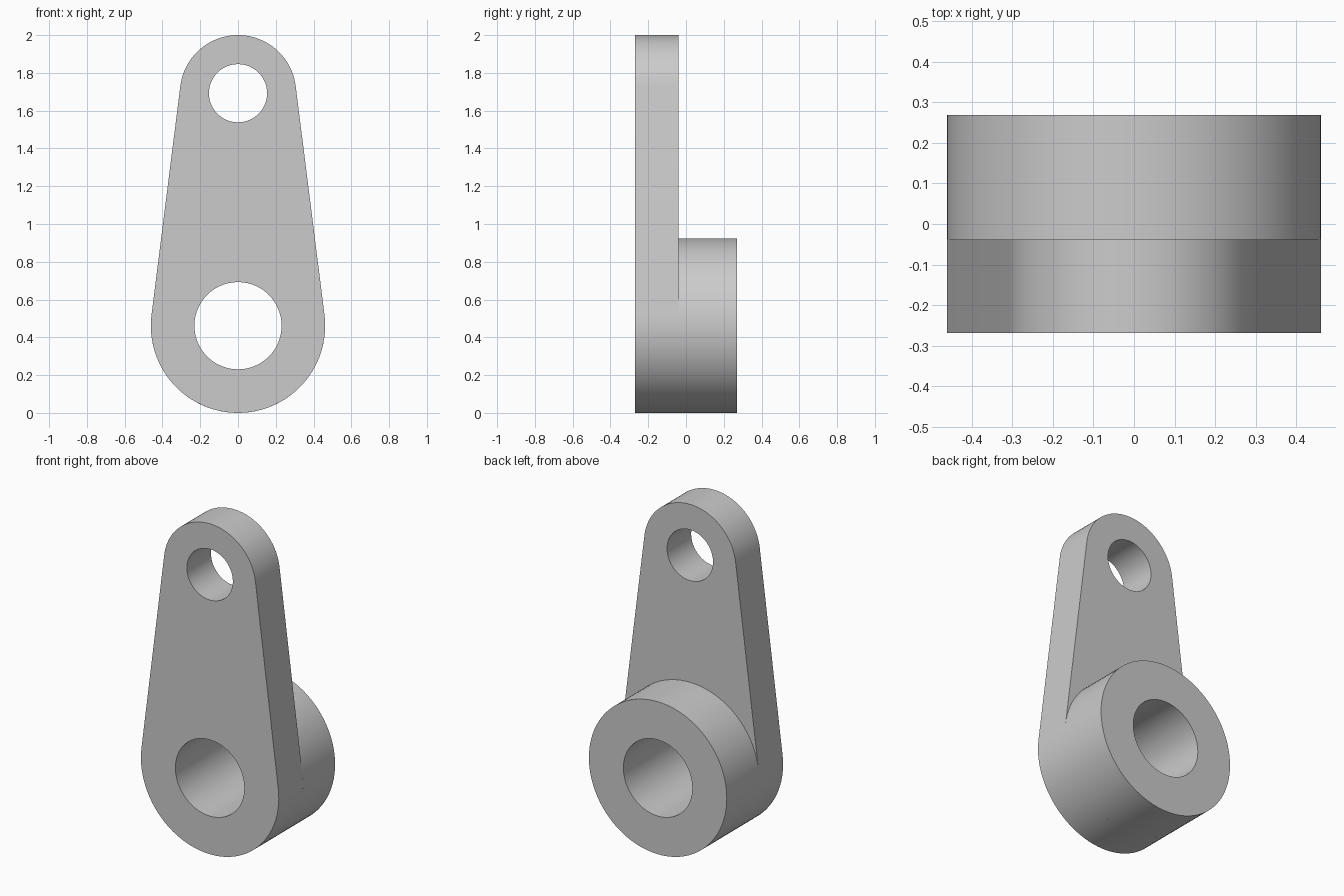
import bpy, bmesh
from math import asin, cos, sin, pi, radians

cube = bpy.data.objects.get("Cube")
if cube:
    bpy.data.objects.remove(cube, do_unlink=True)

# Proportions of the lever arm
UNIT = 2 / 26
BIG_R, SMALL_R = 6 * UNIT, 4 * UNIT
BIG_HOLE, SMALL_HOLE = 3 * UNIT, 2 * UNIT
BIG_Z, SMALL_Z = BIG_R, 2 - SMALL_R
FRONT, STEP, BACK = -3.5 * UNIT, -0.5 * UNIT, 3.5 * UNIT
SEGMENTS = 96

metal = bpy.data.materials.new("grey metal")
metal.use_nodes = True
grey = (0.6, 0.6, 0.6, 1)
metal.diffuse_color = grey
metal.node_tree.nodes["Principled BSDF"].inputs["Base Color"].default_value = grey


def arc(radius, z, start, end, steps):
    """Points on an arc in the XZ plane, both ends included."""
    angles = [start + (end - start) * i / steps for i in range(steps + 1)]
    return [(radius * cos(a), z + radius * sin(a)) for a in angles]


def circle(radius, z):
    return arc(radius, z, 0, 2 * pi, SEGMENTS)[:-1]


def extruded_part(name, loops, y0, y1):
    """Fill an outline with holes and extrude it from y0 to y1."""
    bm = bmesh.new()
    edges = []
    for loop in loops:
        verts = [bm.verts.new((x, y0, z)) for x, z in loop]
        edges += [bm.edges.new((v, verts[i - 1])) for i, v in enumerate(verts)]
    bmesh.ops.triangle_fill(bm, edges=edges, use_beauty=True)
    result = bmesh.ops.extrude_face_region(bm, geom=bm.faces[:], use_keep_orig=True)
    moved = [g for g in result["geom"] if isinstance(g, bmesh.types.BMVert)]
    bmesh.ops.translate(bm, verts=moved, vec=(0, y1 - y0, 0))
    bmesh.ops.recalc_face_normals(bm, faces=bm.faces[:])
    mesh = bpy.data.meshes.new(name)
    bm.to_mesh(mesh)
    bm.free()
    mesh.materials.append(metal)
    part = bpy.data.objects.new(name, mesh)
    bpy.context.collection.objects.link(part)
    bpy.ops.object.select_all(action="DESELECT")
    part.select_set(True)
    bpy.context.view_layer.objects.active = part
    bpy.ops.object.shade_smooth_by_angle(angle=radians(30))
    return part


# Tapered plate: two arcs joined by their common tangents
tilt = asin((BIG_R - SMALL_R) / (SMALL_Z - BIG_Z))
outline = arc(SMALL_R, SMALL_Z, tilt, pi - tilt, SEGMENTS // 2)
outline += arc(BIG_R, BIG_Z, pi - tilt, 2 * pi + tilt, SEGMENTS // 2)
extruded_part("lever_plate",
              [outline, circle(SMALL_HOLE, SMALL_Z), circle(BIG_HOLE, BIG_Z)],
              FRONT, STEP)

# Round boss behind the wide end
extruded_part("hub_boss", [circle(BIG_R, BIG_Z), circle(BIG_HOLE, BIG_Z)], STEP, BACK)
